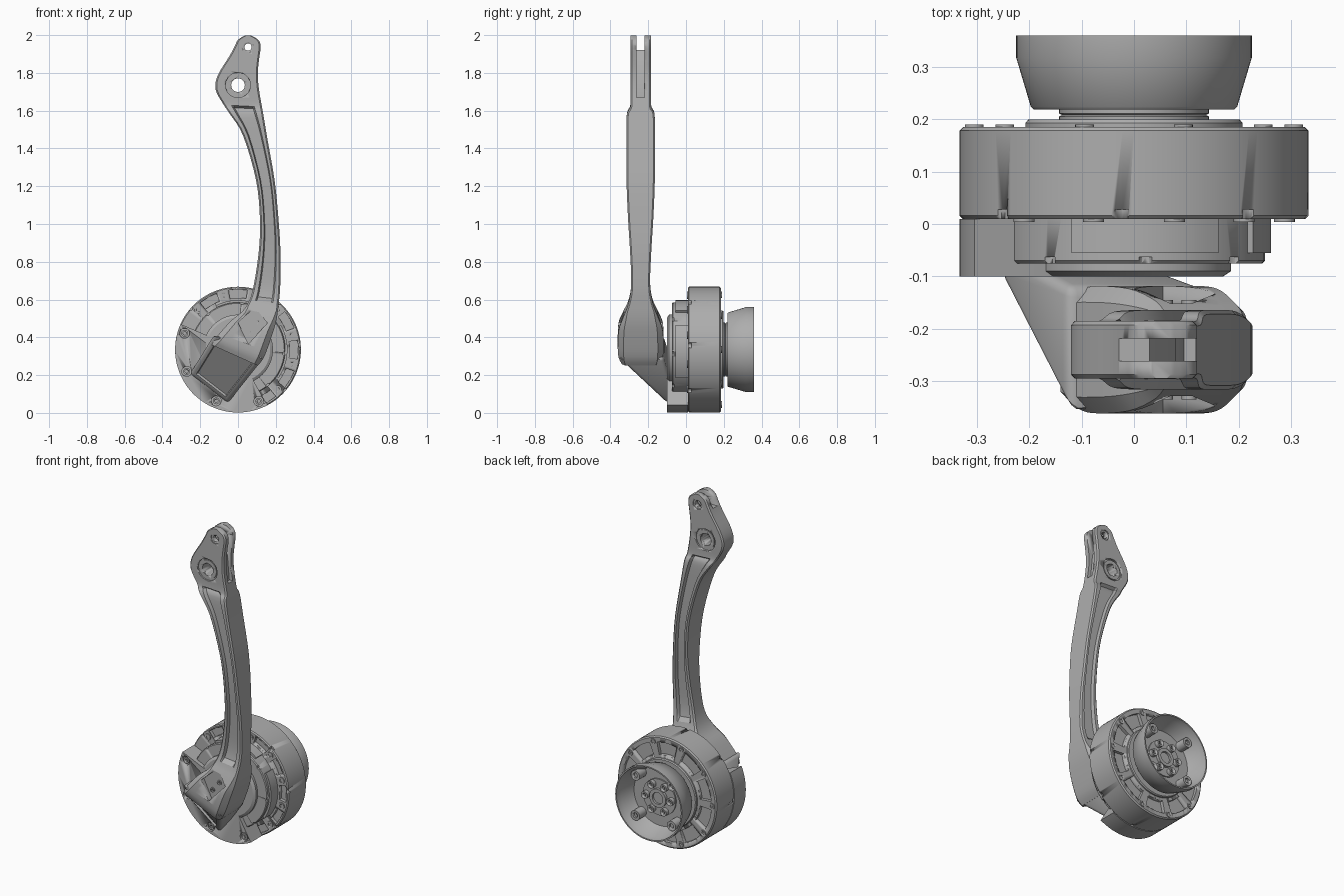
import bpy, bmesh, math
from mathutils import Vector

if "Cube" in bpy.data.objects:
    bpy.data.objects.remove(bpy.data.objects["Cube"])

CZ = 0.335      # height of the motor axis
LEG_Y = -0.24   # middle plane of the leg

metal = bpy.data.materials.new("grey_metal")
metal.use_nodes = True
metal.diffuse_color = (0.42, 0.42, 0.42, 1)
metal.node_tree.nodes["Principled BSDF"].inputs["Base Color"].default_value = (0.42, 0.42, 0.42, 1)


def finish(name, bm, angle=30):
    bmesh.ops.remove_doubles(bm, verts=bm.verts, dist=1e-5)
    bmesh.ops.recalc_face_normals(bm, faces=bm.faces)
    me = bpy.data.meshes.new(name)
    bm.to_mesh(me)
    bm.free()
    me.materials.append(metal)
    ob = bpy.data.objects.new(name, me)
    bpy.context.collection.objects.link(ob)
    bpy.ops.object.select_all(action='DESELECT')
    ob.select_set(True)
    bpy.context.view_layer.objects.active = ob
    bpy.ops.object.shade_smooth_by_angle(angle=math.radians(angle))
    return ob


def skin(bm, rings, closed=False):
    """Join equal closed rings of points with quads."""
    vs = [[bm.verts.new(p) for p in r] for r in rings]
    n = len(vs[0])
    for i in range(len(vs) if closed else len(vs) - 1):
        a, b = vs[i], vs[(i + 1) % len(vs)]
        for j in range(n):
            bm.faces.new((a[j], a[(j + 1) % n], b[(j + 1) % n], b[j]))
    if not closed:
        bm.faces.new(vs[0])
        bm.faces.new(vs[-1])


def prisms(name, parts):
    """Outlines in x, z pushed along y, all in one object."""
    bm = bmesh.new()
    for pts, y0, y1 in parts:
        skin(bm, [[(x, y, z) for x, z in pts] for y in (y0, y1)])
    return finish(name, bm)


def polar(r, deg):
    a = math.radians(deg)
    return r * math.cos(a), CZ + r * math.sin(a)


def disc(x, z, r, n=24):
    return [(x + r * math.cos(2 * math.pi * i / n), z + r * math.sin(2 * math.pi * i / n)) for i in range(n)]


def arc(r, a0, a1, n=10):
    return [polar(r, a0 + (a1 - a0) * i / n) for i in range(n + 1)]


def sector(r0, r1, a0, a1):
    return arc(r1, a0, a1) + arc(r0, a1, a0)


def lathe(name, profile, n=96):
    """Closed (radius, y) outline turned about the motor axis."""
    bm = bmesh.new()
    rings = []
    for i in range(n):
        c, s = math.cos(2 * math.pi * i / n), math.sin(2 * math.pi * i / n)
        rings.append([(r * c, y, CZ + r * s) for r, y in profile])
    vs = [[bm.verts.new(p) for p in r] for r in rings]
    m = len(profile)
    for i in range(n):
        a, b = vs[i], vs[(i + 1) % n]
        for j in range(m):
            k = (j + 1) % m
            if profile[j][0] + profile[k][0] < 1e-6:
                continue
            quad = [a[j], a[k], b[k], b[j]]
            if profile[j][0] == 0:
                quad = [a[j], a[k], b[k]]
            elif profile[k][0] == 0:
                quad = [a[j], a[k], b[j]]
            bm.faces.new(quad)
    return finish(name, bm)


def cut(ob, parts):
    cutter = prisms("cutter", parts)
    cutter.hide_render = True
    mod = ob.modifiers.new("cut", 'BOOLEAN')
    mod.operation, mod.solver, mod.object = 'DIFFERENCE', 'EXACT', cutter
    bpy.context.view_layer.objects.active = ob
    bpy.ops.object.modifier_apply(modifier=mod.name)
    bpy.data.objects.remove(cutter)


def screws(name, spots, r, y0, y1, tip):
    """Round heads with a socket hole; tip is the open end."""
    ob = prisms(name, [(disc(x, z, r, 20), y0, y1) for x, z in spots])
    d = 0.012 if tip == y0 else -0.012
    cut(ob, [(disc(x, z, r * 0.5, 12), tip - d, tip + d) for x, z in spots])


# Motor housing with pockets on both faces and notches on the rim
housing = lathe("motor_housing", [(0, 0.01), (0.327, 0.01), (0.333, 0.016), (0.333, 0.178),
                                  (0.326, 0.185), (0, 0.185)])
cut(housing, [(sector(0.225, 0.3, a + 5, a + 31), 0.165, 0.2) for a in range(0, 360, 36)]
    + [(sector(0.274, 0.318, a - 9, a + 9), 0, 0.03) for a in range(-60, 150, 30)]
    + [(disc(*polar(0.335, a), 0.014, 12), 0, 0.028) for a in range(4, 364, 45)])
screws("front_screws", [polar(0.297, a) for a in range(-45, 150, 30)], 0.02, 0.004, 0.02, 0.004)
screws("back_screws", [polar(0.305, a) for a in range(0, 360, 36)], 0.018, 0.18, 0.19, 0.19)

# Front flange, its side pads and the cover
flange = lathe("front_flange", [(0, -0.075), (0.245, -0.075), (0.25, -0.07), (0.25, 0.012), (0, 0.012)])
cut(flange, [(disc(*polar(0.252, a), 0.013, 12), -0.09, -0.063) for a in range(-50, 150, 45)])
prisms("flange_pads", [(sector(0.24, 0.262, a, a + 65), -0.055, 0.015) for a in (-35, 52)])
lathe("front_cover", [(0, -0.1), (0.17, -0.1), (0.185, -0.09), (0.185, -0.07), (0, -0.07)])

# Bracket plate that wraps the lower left of the motor
plate = prisms("bracket_plate", [(arc(0.333, 156, 298, 40) + [(0.07, 0.19), (0, CZ), (-0.14, 0.4)], -0.1, 0.01)])
plate_spots = [polar(0.295, a) for a in (163, 203, 247, 292)]
cut(plate, [(disc(x, z, 0.026), -0.12, -0.085) for x, z in plate_spots])
screws("bracket_screws", plate_spots, 0.018, -0.096, -0.08, -0.096)

# Output ring and hollow cup at the back
lathe("output_ring", [(0.12, 0.18), (0.207, 0.18), (0.207, 0.193), (0.202, 0.199), (0.12, 0.199)])
lathe("output_cup", [(0, 0.18), (0.143, 0.18), (0.143, 0.205), (0.138, 0.208), (0.143, 0.211), (0.143, 0.219),
                     (0.192, 0.219), (0.197, 0.224), (0.225, 0.318), (0.225, 0.36), (0.217, 0.36),
                     (0.212, 0.325), (0.175, 0.25), (0, 0.25)])
screws("cup_bosses", [polar(0.172, a) for a in range(45, 405, 90)], 0.03, 0.24, 0.315, 0.315)
lathe("cup_hub", [(0, 0.24), (0.11, 0.24), (0.11, 0.258), (0.055, 0.258), (0.055, 0.275),
                  (0.035, 0.275), (0.035, 0.262), (0, 0.262)])
screws("hub_bolts", [polar(0.085, a) for a in range(0, 360, 60)], 0.022, 0.25, 0.282, 0.282)

# Leg: stations of left x, z, right x, z and half depth, from top to knee
STATIONS = [
    (0.035, 1.997, 0.07, 1.997, 0.055), (-0.0, 1.975, 0.107, 1.975, 0.055),
    (-0.018, 1.94, 0.12, 1.94, 0.055), (-0.045, 1.89, 0.112, 1.875, 0.055),
    (-0.108, 1.785, 0.105, 1.8, 0.055), (-0.118, 1.71, 0.11, 1.72, 0.055),
    (-0.075, 1.63, 0.127, 1.62, 0.055), (-0.045, 1.585, 0.134, 1.58, 0.073),
    (0.026, 1.47, 0.154, 1.46, 0.076), (0.095, 1.235, 0.194, 1.23, 0.075),
    (0.116, 1.03, 0.214, 1.03, 0.067), (0.111, 0.865, 0.225, 0.85, 0.056),
    (0.086, 0.69, 0.224, 0.68, 0.05), (0.062, 0.6, 0.216, 0.58, 0.064),
    (0.025, 0.54, 0.205, 0.5, 0.093), (-0.04, 0.485, 0.185, 0.425, 0.117),
    (-0.115, 0.4, 0.14, 0.3, 0.12), (-0.14, 0.36, 0.105, 0.25, 0.1)]


def smooth(rows, steps=4):
    rows = [Vector(r) for r in rows]
    out = []
    for i in range(len(rows) - 1):
        p0, p1, p2, p3 = rows[max(i - 1, 0)], rows[i], rows[i + 1], rows[min(i + 2, len(rows) - 1)]
        for k in range(steps):
            t = k / steps
            out.append(0.5 * (2 * p1 + (p2 - p0) * t + (2 * p0 - 5 * p1 + 4 * p2 - p3) * t * t
                              + (3 * p1 - p0 - 3 * p2 + p3) * t ** 3))
    return out + [rows[-1]]


def section(lx, lz, rx, rz, h):
    """Beam section with a sunk channel on the front and the back."""
    d = 0.02 if 0.6 < (lz + rz) / 2 < 1.625 else 0
    c = max(0.008, (h - 0.06) * 0.5)
    e = c / math.hypot(rx - lx, rz - lz)
    half = [(0, c), (e, 0), (0.2, 0), (0.25, d), (0.75, d), (0.8, 0), (1 - e, 0), (1, c)]
    loop = [(s, k - h) for s, k in half] + [(s, h - k) for s, k in reversed(half)]
    return [(lx + (rx - lx) * s, LEG_Y + y, lz + (rz - lz) * s) for s, y in loop]


bm = bmesh.new()
skin(bm, [section(*row) for row in smooth(STATIONS)])
leg = finish("leg", bm)

# Clevis slot, pivot holes and knee windows
slot = [(-0.2, 1.92), (0.03, 1.92), (0.08, 1.83), (0.095, 1.67), (0.3, 1.67), (0.3, 2.1), (-0.2, 2.1)]
cut(leg, [(slot, -0.261, -0.219)])
cut(leg, [(disc(0.053, 1.937, 0.019), -0.4, -0.1), (disc(0, 1.735, 0.036, 32), -0.4, -0.1)])
window = [(0, 0.478), (0.09, 0.56), (0.155, 0.475), (0.055, 0.365)]
for side in (-1, 1):
    face = LEG_Y + side * 0.055
    cut(leg, [(disc(0, 1.735, 0.066, 32), face - side * 0.01, face + side * 0.02),
              (disc(0.053, 1.937, 0.03), face - side * 0.006, face + side * 0.02),
              (window, LEG_Y + side * 0.088, LEG_Y + side * 0.16)])
    y = LEG_Y + side * 0.083
    tip = y + side * 0.012
    screws("knee_screws", [(0.06, 0.425), (0.105, 0.48)], 0.014, min(y, tip), max(y, tip), tip)

# Bearing ring in the big pivot
for side in (-1, 1):
    y = LEG_Y + side * 0.042
    ring = prisms("pivot_bearing", [(disc(0, 1.735, 0.058, 32), y - 0.009, y + 0.009)])
    cut(ring, [(disc(0, 1.735, 0.036, 32), y - 0.05, y + 0.05)])

# Sloped foot block that joins the knee to the bracket, with a sunk panel
corners = [(-0.125, 0.415, -0.36, -0.12), (0.135, 0.29, -0.36, -0.12),
           (-0.055, 0.05, -0.105, -0.05), (-0.255, 0.205, -0.105, -0.05)]
bm = bmesh.new()
skin(bm, [[(x, f, z) for x, z, f, b in corners], [(x, b, z) for x, z, f, b in corners]])
bmesh.ops.recalc_face_normals(bm, faces=bm.faces)
bmesh.ops.bevel(bm, geom=list(bm.edges), offset=0.02, segments=3, profile=0.5, affect='EDGES')
bm.normal_update()
panel = max((f for f in bm.faces if f.normal.y < -0.3), key=lambda f: f.calc_area())
bmesh.ops.inset_region(bm, faces=[panel], thickness=0.012)
bmesh.ops.inset_region(bm, faces=[panel], thickness=0.006, depth=-0.012)
finish("foot_block", bm)
